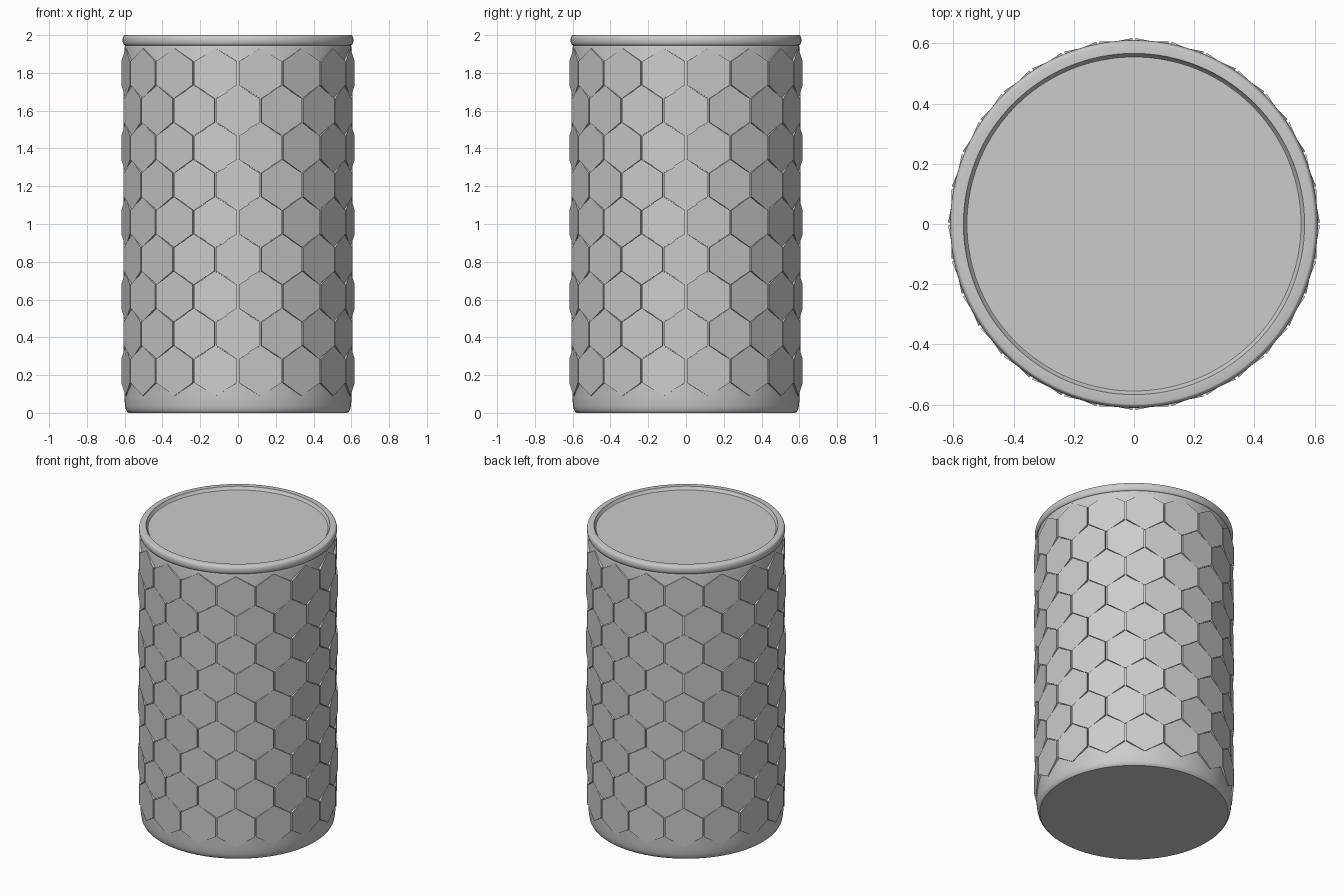
import bpy, bmesh
from math import pi, sin, cos
from mathutils import Matrix

cube = bpy.data.objects.get("Cube")
if cube:
    bpy.data.objects.remove(cube, do_unlink=True)

# Single grey material
grey = bpy.data.materials.new("plain_grey")
grey.use_nodes = True
colour = (0.6, 0.6, 0.6, 1.0)
grey.diffuse_color = colour
grey.node_tree.nodes["Principled BSDF"].inputs["Base Color"].default_value = colour

SEGMENTS = 128
TILES_AROUND = 16
ROWS = 9


def add_object(name, bm):
    bmesh.ops.recalc_face_normals(bm, faces=bm.faces)
    mesh = bpy.data.meshes.new(name)
    bm.to_mesh(mesh)
    bm.free()
    mesh.materials.append(grey)
    obj = bpy.data.objects.new(name, mesh)
    bpy.context.collection.objects.link(obj)
    return obj


def lathe(name, profile):
    """Revolve a (radius, height) profile and cap its open ends."""
    bm = bmesh.new()
    rings = []
    for r, z in profile:
        angles = [2 * pi * i / SEGMENTS for i in range(SEGMENTS)]
        rings.append([bm.verts.new((r * cos(a), r * sin(a), z)) for a in angles])
    for low, high in zip(rings, rings[1:]):
        for i in range(SEGMENTS):
            j = (i + 1) % SEGMENTS
            bm.faces.new((low[i], low[j], high[j], high[i]))
    bm.faces.new(rings[0])
    bm.faces.new(rings[-1])
    obj = add_object(name, bm)
    bpy.ops.object.select_all(action='DESELECT')
    obj.select_set(True)
    bpy.context.view_layer.objects.active = obj
    bpy.ops.object.shade_smooth_by_angle(angle=pi / 6)
    return obj


# Cylinder body with rounded foot, rolled rim and recessed lid
foot = [(0.58, 0), (0.587, 0.006), (0.594, 0.02), (0.598, 0.04), (0.602, 0.08)]
neck = [(0.602, 1.93), (0.598, 1.946)]
rim = [(0.598 + 0.013 * cos(t), 1.973 + 0.027 * sin(t))
       for t in [pi * (k / 10 - 0.5) for k in range(11)]]
lip = [(0.567, 2.0), (0.563, 1.99), (0.555, 1.98), (0.55, 1.98)]
lathe("body", foot + neck + rim + lip)

# Flat hexagonal tiles in staggered rows
HALF_WIDTH, TIP, SHOULDER = 0.1155, 0.132, 0.063
OUTER, INNER = 0.607, 0.585
outline = [(0, TIP), (HALF_WIDTH, SHOULDER), (HALF_WIDTH, -SHOULDER),
           (0, -TIP), (-HALF_WIDTH, -SHOULDER), (-HALF_WIDTH, SHOULDER)]

bm = bmesh.new()
for row in range(ROWS):
    height = 0.222 + 0.197 * row
    shift = 0.5 if row % 2 == 0 else 0
    for col in range(TILES_AROUND):
        turn = Matrix.Rotation(2 * pi * (col + shift) / TILES_AROUND, 4, 'Z')
        place = Matrix.Translation((0, 0, height)) @ turn
        # The sides narrow inwards so neighbouring tiles stay apart
        inner, outer = ([bm.verts.new(place @ Matrix.Translation((0, -d, 0))
                                      @ Matrix.Diagonal((s, 1, 1, 1))
                                      @ Matrix.Translation((u, 0, v)).translation)
                         for u, v in outline]
                        for d, s in ((INNER, INNER / OUTER), (OUTER, 1)))
        bm.faces.new(outer)
        bm.faces.new(inner[::-1])
        for i in range(6):
            j = (i + 1) % 6
            bm.faces.new((inner[i], inner[j], outer[j], outer[i]))
add_object("hexagon_tiles", bm)
